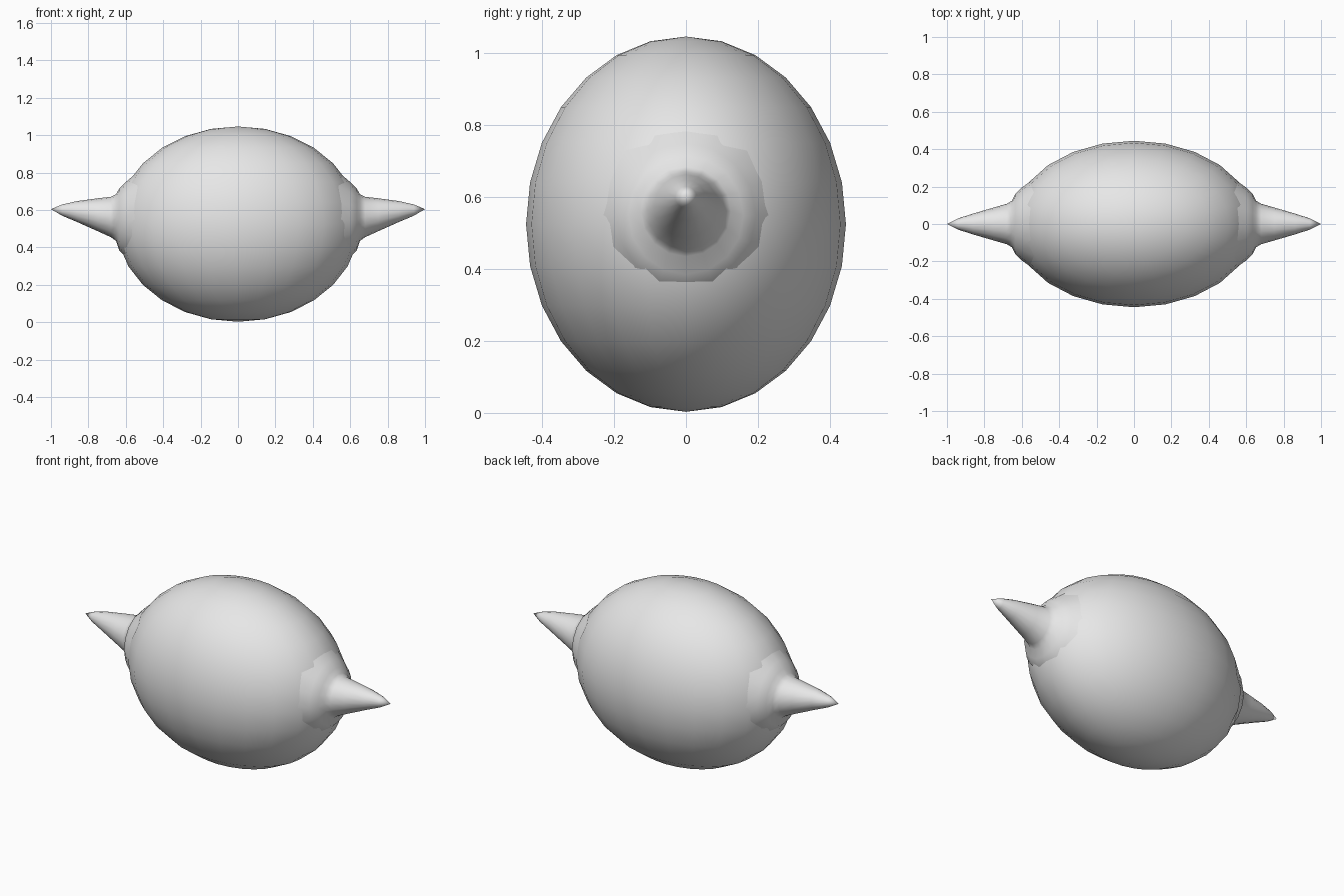
import bpy
import bmesh
from math import cos, sin, tau, radians
from mathutils import Matrix

cube = bpy.data.objects.get("Cube")
if cube:
    bpy.data.objects.remove(cube, do_unlink=True)

grey = bpy.data.materials.new("light grey")
grey.use_nodes = True
COLOUR = (0.8, 0.8, 0.8, 1)
grey.diffuse_color = COLOUR
grey.node_tree.nodes["Principled BSDF"].inputs["Base Color"].default_value = COLOUR


def finish(bm, name, angle):
    """Turn a bmesh into a smooth, coloured object."""
    bmesh.ops.recalc_face_normals(bm, faces=bm.faces)
    mesh = bpy.data.meshes.new(name)
    bm.to_mesh(mesh)
    bm.free()
    mesh.materials.append(grey)
    obj = bpy.data.objects.new(name, mesh)
    bpy.context.collection.objects.link(obj)
    bpy.ops.object.select_all(action="DESELECT")
    obj.select_set(True)
    bpy.context.view_layer.objects.active = obj
    bpy.ops.object.shade_smooth_by_angle(angle=radians(angle))
    return obj


# Egg-shaped body, flattened front to back
bm = bmesh.new()
shape = Matrix.Translation((0, 0, 0.525)) @ Matrix.Diagonal((0.65, 0.445, 0.522, 1))
bmesh.ops.create_uvsphere(bm, u_segments=24, v_segments=14, radius=1, matrix=shape)
finish(bm, "body", 30)

# Side spikes: x, centre height, half depth, half height of each ring.
# The first rings flare out to blend into the body.
RINGS = [
    (0.50, 0.55, 0.265, 0.285),
    (0.60, 0.55, 0.195, 0.20),
    (0.635, 0.55, 0.16, 0.165),
    (0.652, 0.56, 0.125, 0.125),
    (0.68, 0.563, 0.108, 0.108),
    (0.75, 0.575, 0.088, 0.088),
    (0.86, 0.592, 0.056, 0.056),
    (0.94, 0.60, 0.030, 0.030),
]
SIDES = 16


def spike(name, side):
    bm = bmesh.new()
    loops = []
    for x, z, depth, height in RINGS:
        loops.append([bm.verts.new((side * x,
                                    depth * cos(tau * i / SIDES),
                                    z + height * sin(tau * i / SIDES)))
                      for i in range(SIDES)])
    tip = bm.verts.new((side, 0, 0.605))
    for i in range(SIDES):
        j = (i + 1) % SIDES
        for a, b in zip(loops, loops[1:]):
            bm.faces.new((a[i], a[j], b[j], b[i]))
        bm.faces.new((loops[-1][i], loops[-1][j], tip))
    bm.faces.new(loops[0])
    finish(bm, name, 50)


spike("left_spike", 1)
spike("right_spike", -1)
